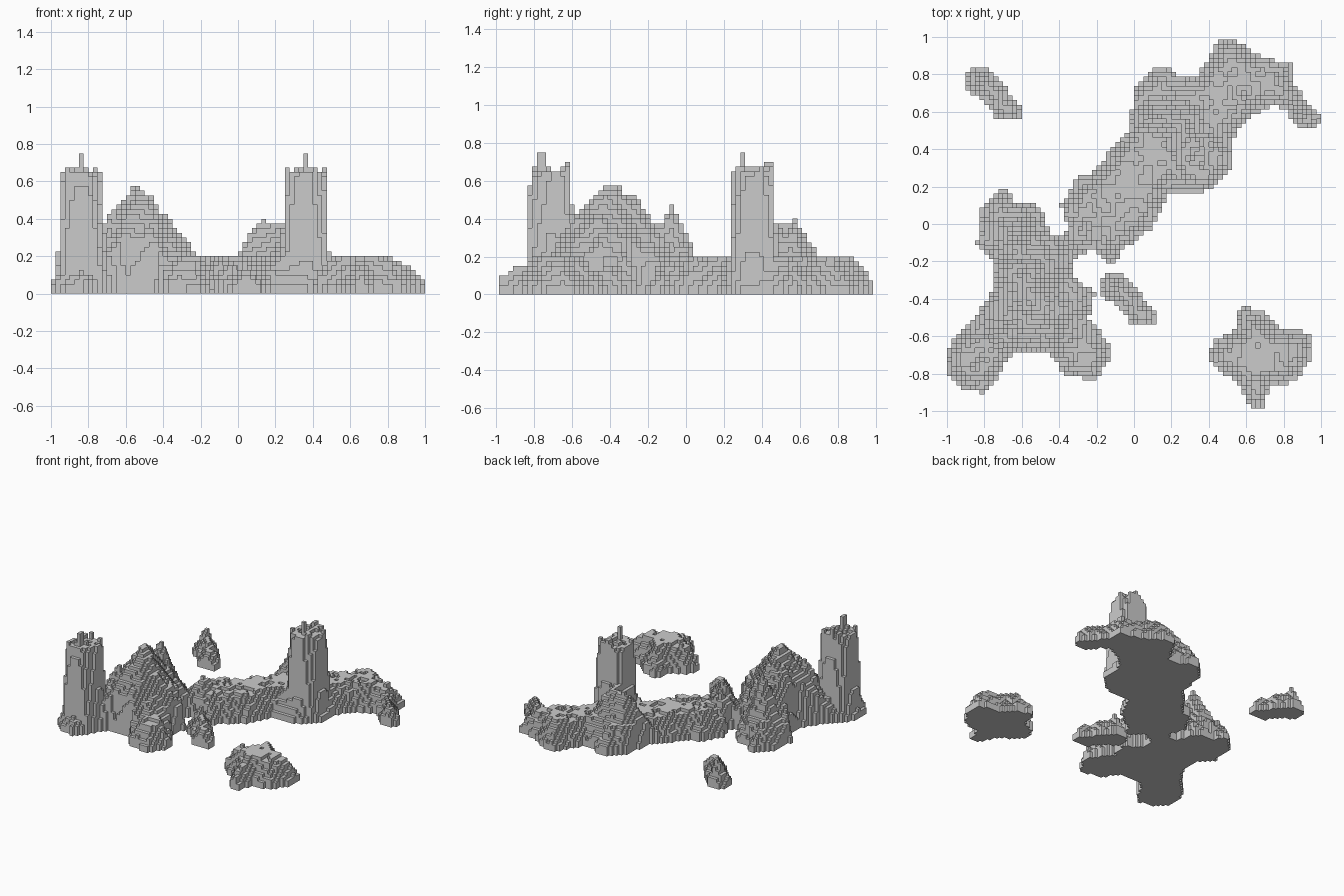
import bpy
import bmesh
import math
from mathutils import Vector, noise

cube = bpy.data.objects.get("Cube")
if cube:
    bpy.data.objects.remove(cube, do_unlink=True)

CELL = 0.025
HALF_CELLS = 40


def along(p, a, b):
    """Distance from p to the segment a-b, and how far along it lies."""
    d = b - a
    t = (p - a).dot(d) / d.length_squared if d.length_squared else 0
    t = max(0, min(1, t))
    return (p - (a + d * t)).length, t


def inset(p, outline):
    """Distance of p inside an outline; zero when outside."""
    inside, nearest = False, math.inf
    for a, b in zip(outline, outline[1:] + outline[:1]):
        a, b = Vector(a), Vector(b)
        nearest = min(nearest, along(p, a, b)[0])
        if (a.y > p.y) != (b.y > p.y):
            if p.x < a.x + (b.x - a.x) * (p.y - a.y) / (b.y - a.y):
                inside = not inside
    return nearest if inside else 0


def rough(p, scale, amount):
    return noise.noise(Vector((p.x * scale, p.y * scale, 0.3))) * amount


def crest(start, start_height, end, end_height, slope):
    """A ridge line whose sides fall away evenly."""
    a, b = Vector(start), Vector(end)

    def height(p):
        distance, t = along(p, a, b)
        top = start_height + (end_height - start_height) * t
        return top - slope * distance + rough(p, 14, 0.04)
    return height


def tower(x, y):
    """A steep rock stack with two pinnacles."""
    def height(p):
        dx, dy = abs(p.x - x), abs(p.y - y)
        r = (dx ** 3 + dy ** 3) ** (1 / 3)
        body = min(0.65 + rough(p, 22, 0.05), 0.1 + (0.134 - r) * 20)
        for offset, top in ((-0.055, 0.75), (0.09, 0.7)):
            if max(dx, abs(p.y - y - offset)) < CELL * 0.8:
                body = max(body, top)
        return body
    return height


def build_terrain(name, outlines, hills=(), plateau=0.205):
    """Turn outlines and hills into a stepped block of voxel columns."""
    levels = {}
    for i in range(-HALF_CELLS, HALF_CELLS):
        for j in range(1 - HALF_CELLS, HALF_CELLS):
            p = Vector(((i + 0.5) * CELL, j * CELL))
            edge = max(inset(p, o) for o in outlines)
            if edge:
                h = min(plateau - abs(rough(p, 12, 0.07)),
                        0.045 + 1.7 * edge + rough(p, 24, 0.03))
                for hill in hills:
                    h = max(h, min(hill(p), 0.04 + 11 * edge))
                levels[i, j] = max(1, round(h / CELL))

    bm = bmesh.new()

    def quad(*corners):
        bm.faces.new([bm.verts.new(Vector(c) * CELL) for c in corners])

    for (i, j), n in levels.items():
        low, high = j - 0.5, j + 0.5
        ring = [(i, low), (i + 1, low), (i + 1, high), (i, high)]
        quad(*[(x, y, n) for x, y in ring])
        quad(*[(x, y, 0) for x, y in reversed(ring)])
        sides = ((0, -1), (1, 0), (0, 1), (-1, 0))
        for k, (di, dj) in enumerate(sides):
            a, b = ring[k], ring[(k + 1) % 4]
            for z in range(levels.get((i + di, j + dj), 0), n):
                quad((*a, z), (*b, z), (*b, z + 1), (*a, z + 1))
    bmesh.ops.remove_doubles(bm, verts=bm.verts, dist=CELL / 10)
    mesh = bpy.data.meshes.new(name)
    bm.to_mesh(mesh)
    bm.free()
    obj = bpy.data.objects.new(name, mesh)
    bpy.context.collection.objects.link(obj)
    return obj


# Mainland: a mountainous lobe, a connecting ridge and a low headland
massif = [
    (-1, -.72), (-.99, -.81), (-.91, -.88), (-.8, -.91), (-.73, -.83),
    (-.68, -.72), (-.6, -.68), (-.44, -.7), (-.36, -.82), (-.2, -.83),
    (-.11, -.68), (-.18, -.58), (-.24, -.5), (-.21, -.37), (-.34, -.26),
    (-.3, -.15), (-.34, -.04), (-.45, -.07), (-.47, .02), (-.52, .11),
    (-.62, .1), (-.7, .2), (-.81, .1), (-.84, -.1), (-.75, -.2),
    (-.74, -.34), (-.84, -.48), (-.98, -.62),
]
ridge = [
    (-.42, -.18), (-.2, -.14), (-.12, -.22), (-.06, -.14), (.1, -.02),
    (.19, .17), (.38, .17), (.51, .28), (.54, .47), (.6, .6), (.45, .8),
    (.24, .78), (.19, .84), (.1, .83), (.01, .73), (-.03, .5),
    (-.13, .4), (-.2, .29), (-.3, .25), (-.39, .1), (-.35, -.02),
]
headland = [
    (.3, .5), (.5, .45), (.62, .57), (.74, .64), (.82, .6), (.88, .51),
    (.97, .5), (1, .58), (.92, .66), (.85, .75), (.84, .86), (.68, .89),
    (.54, .99), (.46, .99), (.39, .87), (.3, .75),
]
mainland_hills = [
    tower(-.835, -.715),
    tower(.36, .355),
    crest((-.53, -.44), .59, (-.59, -.29), .53, 1.3),
    crest((-.69, -.54), .42, (-.55, -.45), .5, 2.2),
    crest((-.43, -.5), .38, (-.27, -.7), .17, 1.2),
    crest((-.62, -.14), .41, (-.64, -.06), .41, 1.8),
    crest((-.62, -.075), .51, (-.62, -.075), .51, 3),
    crest((-.28, -.04), .28, (-.28, -.04), .28, 1.3),
    crest((.11, .58), .37, (.25, .55), .39, 1.4),
    crest((.25, .55), .38, (.3, .4), .46, 2.2),
]
build_terrain("mainland", [massif, ridge, headland], mainland_hills)

# Low separate island
island = [
    (.4, -.67), (.42, -.76), (.56, -.85), (.62, -.99), (.69, -.99),
    (.73, -.87), (.86, -.84), (.95, -.72), (.95, -.58), (.78, -.56),
    (.68, -.46), (.57, -.44), (.54, -.57), (.44, -.61),
]
build_terrain("low_island", [island])

# Two matching rocky islets
islet = [
    (-.9, .73), (-.9, .79), (-.86, .84), (-.79, .84), (-.69, .74),
    (-.66, .67), (-.6, .63), (-.61, .56), (-.72, .55), (-.79, .64),
]
back_islet = build_terrain(
    "back_islet", [islet], [crest((-.82, .77), .18, (-.68, .62), .12, 2)])
front_islet = bpy.data.objects.new("front_islet", back_islet.data)
front_islet.location = (.72, -1.1, 0)
bpy.context.collection.objects.link(front_islet)
